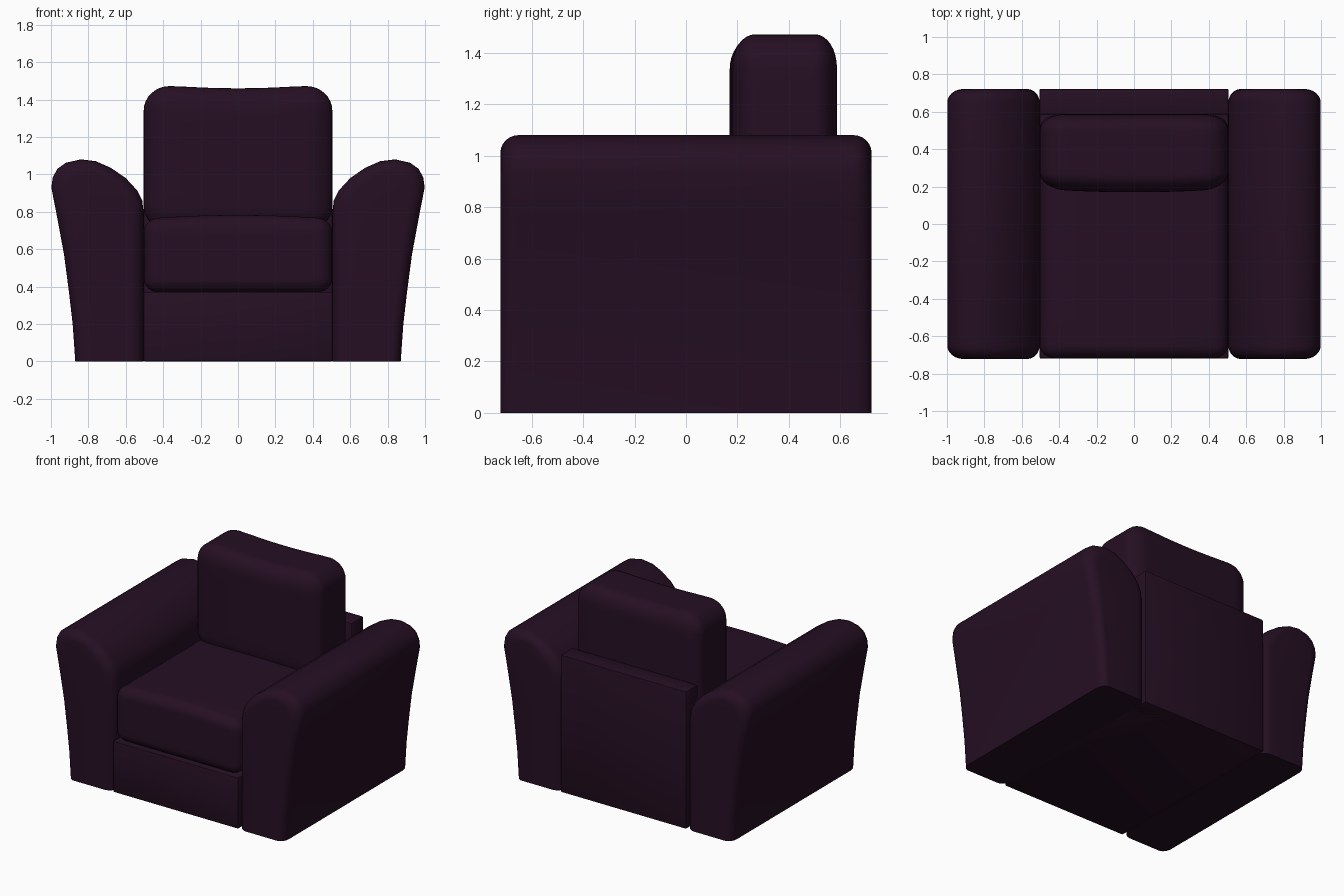
import bpy, bmesh, math
from mathutils import Vector

if "Cube" in bpy.data.objects:
    bpy.data.objects.remove(bpy.data.objects["Cube"])

fabric = bpy.data.materials.new("dark plum fabric")
fabric.diffuse_color = (0.0185, 0.0047, 0.0165, 1)
fabric.use_nodes = True
fabric.node_tree.nodes["Principled BSDF"].inputs["Base Color"].default_value = fabric.diffuse_color


def finish(name, bm, angle=40):
    bmesh.ops.recalc_face_normals(bm, faces=bm.faces[:])
    me = bpy.data.meshes.new(name)
    bm.to_mesh(me)
    bm.free()
    ob = bpy.data.objects.new(name, me)
    bpy.context.collection.objects.link(ob)
    me.materials.append(fabric)
    bpy.ops.object.select_all(action='DESELECT')
    ob.select_set(True)
    bpy.context.view_layer.objects.active = ob
    bpy.ops.object.shade_smooth_by_angle(angle=math.radians(angle))
    return ob


def cushion(name, lo, hi, r, shape):
    """Rounded box with a radius per axis, then gently reshaped."""
    bm = bmesh.new()
    bmesh.ops.create_cube(bm, size=2)
    bmesh.ops.subdivide_edges(bm, edges=bm.edges[:], cuts=15, use_grid_fill=True)
    mid = [(a + b) / 2 for a, b in zip(lo, hi)]
    half = [(b - a) / 2 for a, b in zip(lo, hi)]
    for v in bm.verts:
        inner, d = Vector(), Vector()
        for i in range(3):
            u = v.co[i]
            core = half[i] - r[i]
            inner[i] = max(-1, min(1, u / 0.5)) * core
            if abs(u) > 0.5:
                d[i] = math.copysign(math.tan((abs(u) - 0.5) * math.pi / 2), u)
        d.normalize()
        p = Vector([mid[i] + inner[i] + d[i] * r[i] for i in range(3)])
        v.co = shape(p)
    return finish(name, bm)


def panel(name, lo, hi, bevel=0.008):
    bm = bmesh.new()
    bmesh.ops.create_cube(bm, size=1)
    for v in bm.verts:
        v.co = [(a + b) / 2 + c * (b - a) for a, b, c in zip(lo, hi, v.co)]
    bmesh.ops.bevel(bm, geom=bm.edges[:], offset=bevel, segments=2,
                    profile=0.5, affect='EDGES')
    return finish(name, bm, 30)


# Base and back panel
panel("base", (-0.505, -0.72, 0), (0.505, 0.70, 0.372))
panel("back_panel", (-0.506, 0.585, 0), (0.506, 0.722, 1.0))


# Seat cushion, slightly crowned on top
def seat_shape(p):
    if p.z > 0.6:
        p.z += 0.02 * max(0, 1 - (p.x / 0.5) ** 2) * (p.z - 0.6) / 0.16
    return p


cushion("seat_cushion", (-0.503, -0.718, 0.37), (0.503, 0.58, 0.762),
        (0.08, 0.07, 0.07), seat_shape)


# Back cushion, bulging forward with a slight dip in its top
def back_shape(p):
    k = max(0, 1 - (p.x / 0.5) ** 2)
    if p.y < 0.38:
        p.y -= 0.018 * k * (0.38 - p.y) / 0.19
    if p.z > 1.2:
        p.z -= 0.012 * max(0, 1 - (p.x / 0.33) ** 2) * (p.z - 1.2) / 0.27
    return p


cushion("back_cushion", (-0.504, 0.188, 0.70), (0.504, 0.587, 1.472),
        (0.14, 0.085, 0.13), back_shape)

# Arms: flared profile lofted along y with rounded ends
profile = [(0.505, 0), (0.87, 0), (0.884, 0.2), (0.905, 0.38), (0.93, 0.57),
           (0.965, 0.76), (0.998, 0.93), (0.99, 0.985), (0.965, 1.03),
           (0.92, 1.062), (0.84, 1.08), (0.76, 1.07), (0.68, 1.035),
           (0.60, 0.98), (0.54, 0.915), (0.512, 0.86), (0.505, 0.80),
           (0.505, 0.4)]
R, STEPS, LENGTH = 0.07, 6, 0.722
rings = []
for i in range(STEPS + 1):
    a = math.pi / 2 * i / STEPS
    rings.append((-LENGTH + R * (1 - math.sin(a)), R * (1 - math.cos(a))))
rings = rings[::-1] if rings[0][0] > rings[-1][0] else rings
# rings run from the full-size section (inset 0) to the end cap (inset R)
rings.sort(key=lambda q: q[0])
rings = rings + [(-y, d) for y, d in reversed(rings)]

for side, name in ((1, "right_arm"), (-1, "left_arm")):
    bm = bmesh.new()
    loops = []
    for y, d in rings:
        sx, sz = (0.22 - d) / 0.22, (1.08 - d) / 1.08
        loops.append([bm.verts.new((side * (0.72 + (x - 0.72) * sx), y, z * sz))
                      for x, z in profile])
    n = len(profile)
    for a, b in zip(loops, loops[1:]):
        for j in range(n):
            bm.faces.new((a[j], a[(j + 1) % n], b[(j + 1) % n], b[j]))
    bm.faces.new(loops[0])
    bm.faces.new(loops[-1])
    finish(name, bm)
